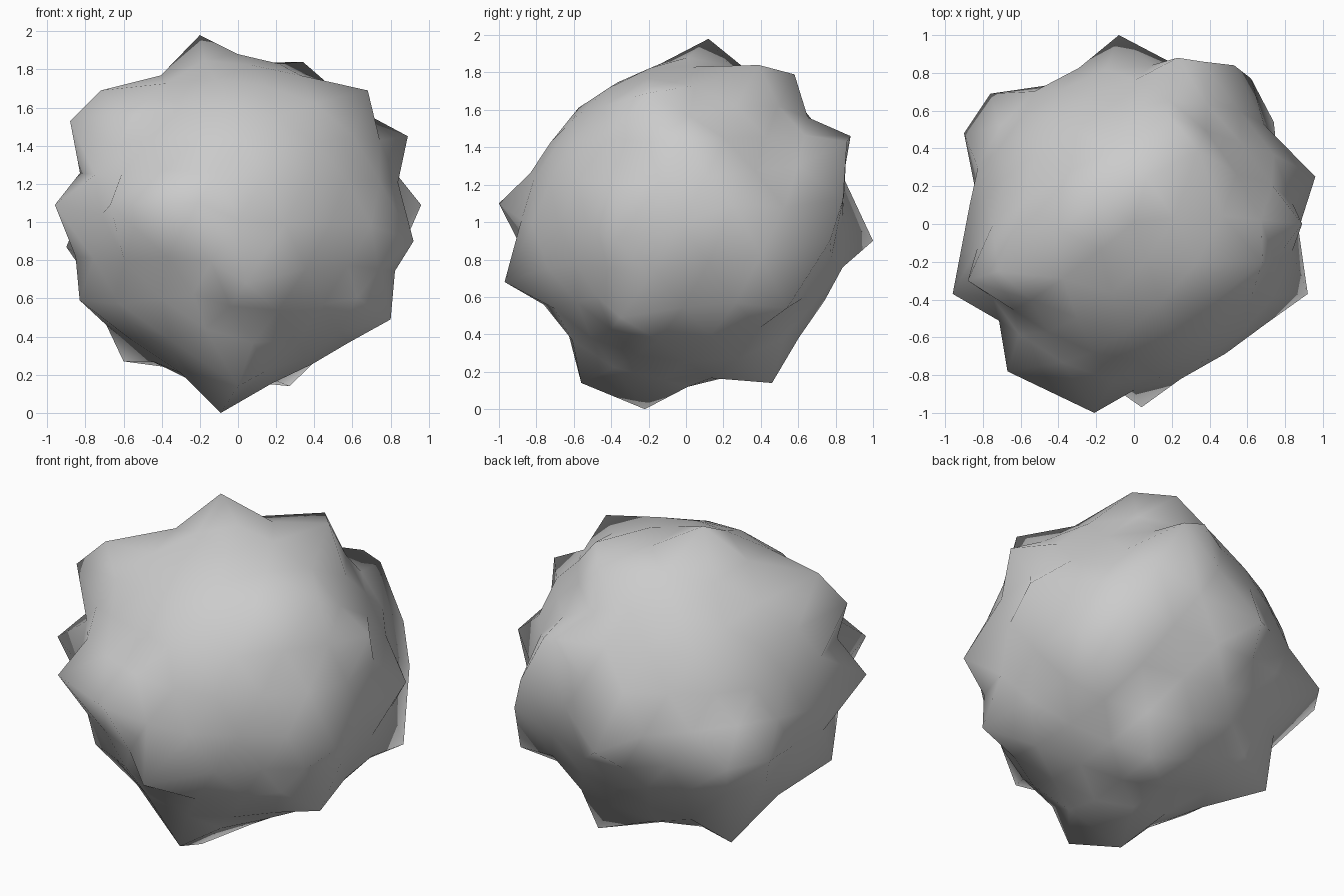
import bpy, bmesh, math, random
from mathutils import Vector

if "Cube" in bpy.data.objects:
    bpy.data.objects.remove(bpy.data.objects["Cube"])

random.seed(4)
CENTRE = Vector((0, 0, 1))

# Knobbly tips of the boulder
tips = [
    (-.20, .12, 1.98), (-.09, -.22, 0), (-.08, 1, .9), (-.21, -1, 1.1),
    (.96, .25, 1.09), (-.96, -.37, 1.09), (.92, -.37, .9), (.04, -.97, .68),
    (-.9, .48, .87), (-.76, .69, .86), (-.67, -.78, 1.09), (.53, .84, 1.12),
    (.62, .77, .9), (.74, .54, .54), (.34, .39, 1.84), (.18, .58, 1.79),
    (.23, .88, 1.46), (.89, .0, 1.45), (.68, -.2, 1.69), (.8, -.35, .49),
    (.27, .46, .14), (0, -.56, .14), (-.6, .42, .27), (-.83, -.22, .59),
    (-.88, -.3, 1.53), (-.72, -.25, 1.69),
    # lower shoulders
    (.36, .86, 1.43), (-.69, .1, .46), (-.62, -.49, .57), (-.87, .1, 1.02),
]
tips = [Vector(t) - CENTRE for t in tips]

# Coarse ball: the nearest free vertex becomes each tip
bm = bmesh.new()
bmesh.ops.create_icosphere(bm, subdivisions=3, radius=1)
pinned = {}
for t in tips:
    d = t.normalized()
    v = max((v for v in bm.verts if v not in pinned), key=lambda v: v.co.dot(d))
    v.co = d
    pinned[v] = t

# Even out the spacing around the tips
for _ in range(6):
    moved = {}
    for v in bm.verts:
        if v not in pinned:
            near = [e.other_vert(v).co for e in v.link_edges]
            moved[v] = (v.co + sum(near, Vector()) / len(near)).normalized()
    for v, co in moved.items():
        v.co = co

# Hollows between the tips, flatter where no tip is near
for v in bm.verts:
    if v in pinned:
        continue
    gap = min(v.co.angle(t) for t in tips[:26])
    far = min(1, max(0, (gap - .25) / .25))
    v.co *= .88 - .04 * far
for v, t in pinned.items():
    v.co = t

for v in bm.verts:
    v.co += CENTRE
bmesh.ops.recalc_face_normals(bm, faces=bm.faces)
for f in bm.faces:
    f.smooth = True
mesh = bpy.data.meshes.new("boulder")
bm.to_mesh(mesh)
bm.free()
bpy.context.collection.objects.link(bpy.data.objects.new("boulder", mesh))
